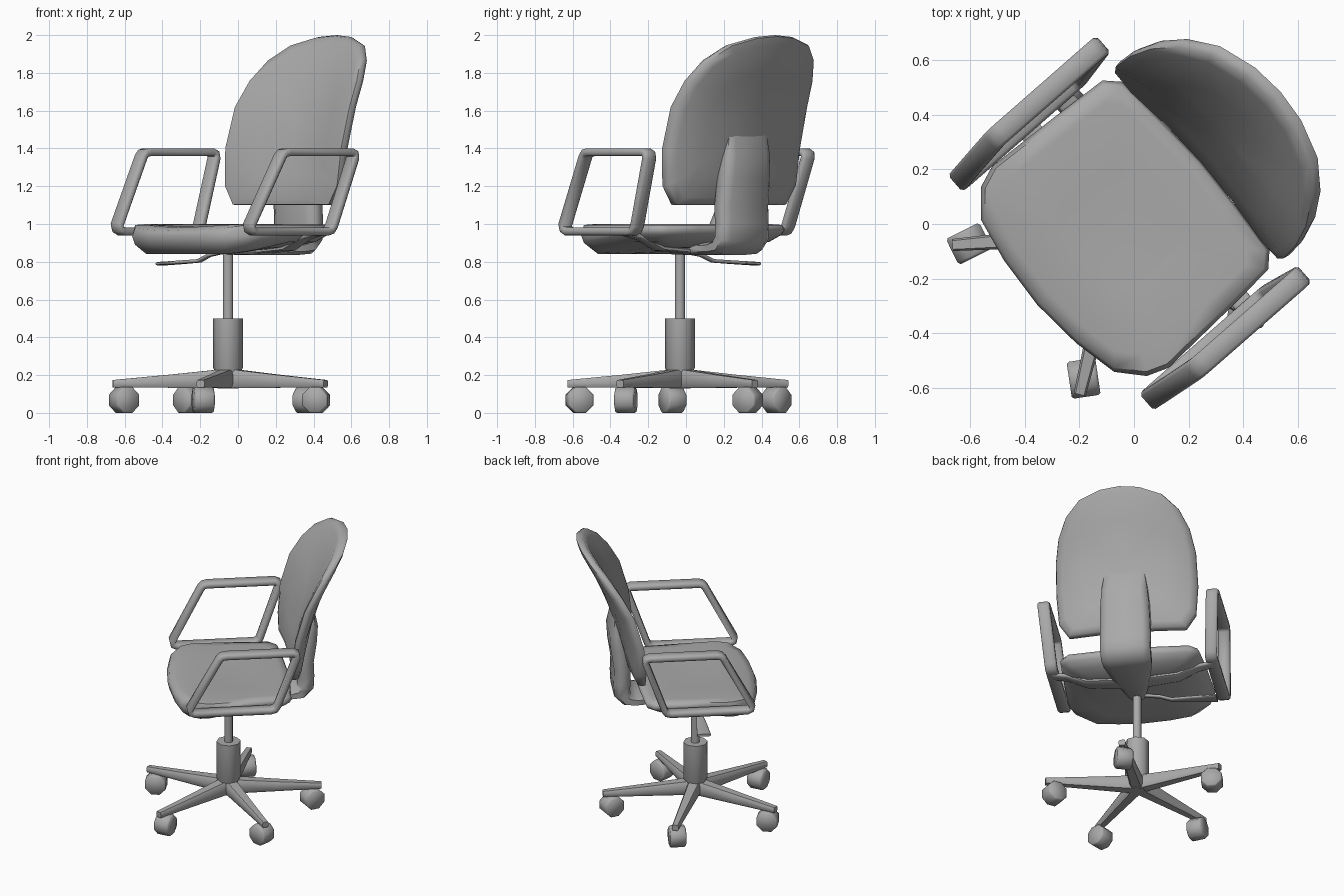
import bpy, bmesh
from math import radians, cos, sin, pi
from mathutils import Vector, Matrix

if "Cube" in bpy.data.objects:
    bpy.data.objects.remove(bpy.data.objects["Cube"])

# Chair frame: origin on the column, local -y is the chair's front
FRAME = Matrix.Translation((-0.053, -0.032, 0)) @ Matrix.Rotation(radians(-48.8), 4, 'Z')

# Dark grey finish
GREY = bpy.data.materials.new("dark_grey")
GREY.diffuse_color = (0.4, 0.4, 0.4, 1)
GREY.use_nodes = True
GREY.node_tree.nodes["Principled BSDF"].inputs["Base Color"].default_value = GREY.diffuse_color


def loft(name, rings, closed=False, local=True, angle=40):
    """Skin a list of equal-length rings into one object."""
    bm = bmesh.new()
    vs = [[bm.verts.new(FRAME @ Vector(p) if local else Vector(p)) for p in r] for r in rings]
    n, m = len(vs), len(vs[0])
    for i in range(n if closed else n - 1):
        a, b = vs[i], vs[(i + 1) % n]
        for j in range(m):
            k = (j + 1) % m
            bm.faces.new((a[j], a[k], b[k], b[j]))
    if not closed:
        bm.faces.new(vs[0])
        bm.faces.new(vs[-1])
    bmesh.ops.recalc_face_normals(bm, faces=bm.faces[:])
    me = bpy.data.meshes.new(name)
    bm.to_mesh(me)
    bm.free()
    me.materials.append(GREY)
    ob = bpy.data.objects.new(name, me)
    bpy.context.collection.objects.link(ob)
    bpy.ops.object.select_all(action='DESELECT')
    ob.select_set(True)
    bpy.context.view_layer.objects.active = ob
    bpy.ops.object.shade_smooth_by_angle(angle=radians(angle))
    return ob


def beam(name, secs, side, closed=False, local=True, angle=60):
    """Sweep a chamfered bar; secs = (centre, half width along side, half thickness)."""
    side = Vector(side).normalized()
    pts = [Vector(s[0]) for s in secs]
    n, rings = len(pts), []
    for i, (p, (_, w, t)) in enumerate(zip(pts, secs)):
        prev = pts[i - 1] if closed or i else p
        nxt = pts[(i + 1) % n] if closed or i < n - 1 else p
        up = (nxt - prev).cross(side).normalized()
        rings.append([p + side * w * a + up * t * b for a, b in
                      ((1, .5), (.72, 1), (-.72, 1), (-1, .5), (-1, -.5), (-.72, -1), (.72, -1), (1, -.5))])
    return loft(name, rings, closed, local, angle)


def lathe(name, profile, sides):
    return loft(name, [[(r * cos(2 * pi * i / sides), r * sin(2 * pi * i / sides), z)
                        for i in range(sides)] for r, z in profile], angle=50)


def mirror_outline(half):
    """Complete a right half outline whose first and last points sit on x = 0."""
    return half + [(-x, y) for x, y in reversed(half[1:-1])]


def interp(table, t):
    for (a, va), (b, vb) in zip(table, table[1:]):
        if t <= b:
            return va + (vb - va) * (t - a) / (b - a)
    return table[-1][1]


# Seat cushion: stacked scaled outlines, dished on top, with a deep front lip and a thin rear
seat_outline = mirror_outline([(0, -.40), (.2, -.385), (.37, -.35), (.46, -.27), (.49, -.19),
                               (.475, .1), (.46, .32), (.41, .37), (.2, .385), (0, .395)])
seat_rings = []
for s, z, top, lip in ((.3, .86, 0, .01), (.6, .87, 0, .03), (.85, .895, 0, .055), (.97, .935, 0, .045),
                       (1, .965, 0, .03), (.97, .995, 1, 0), (.85, 1.0, 1, 0), (.4, .985, 1, 0)):
    seat_rings.append([(x * s, y * s, z - top * .035 * max(0, (-y * s - .28) / .12)
                        - lip * min(1, max(-.2, -y / .35))) for x, y in seat_outline])
loft("seat", seat_rings, angle=60)

# Backrest: arched outline bent around the sitter and leaning back
back_outline = mirror_outline([(0, 1.1), (.2, 1.1), (.39, 1.1), (.455, 1.2), (.47, 1.4), (.465, 1.62),
                               (.435, 1.76), (.375, 1.87), (.275, 1.95), (.13, 1.99), (0, 2.0)])
lean = [(1.1, .42), (1.4, .50), (1.65, .585), (1.85, .68), (2.0, .765)]
wrap = [(1.1, .035), (1.4, .085), (1.65, .10), (2.0, .08)]
back_rings = []
for s, off in ((.2, -.035), (.6, -.035), (.92, -.035), (.99, -.025), (1, 0),
               (.985, .022), (.9, .035), (.6, .035), (.2, .035)):
    ring = []
    for x, z in back_outline:
        x, z = x * s, 1.5 + (z - 1.5) * s
        ring.append((x, interp(lean, z) - interp(wrap, z) * (x / .46) ** 2 + off, z))
    back_rings.append(ring)
loft("backrest", back_rings, angle=60)

# Spine bracket from under the seat, sinking into the backrest
beam("back_support", [((0, y, z), w, t) for y, z, w, t in
                      ((-.03, .865, .05, .025), (.2, .865, .12, .03), (.40, .872, .16, .035),
                       (.46, .883, .165, .046), (.495, .925, .165, .055), (.497, 1.0, .165, .055),
                       (.493, 1.1, .165, .055), (.513, 1.25, .16, .057), (.53, 1.36, .15, .047),
                       (.54, 1.48, .13, .012))], (1, 0, 0))

# Armrest loops with their brackets, leaning outward
arm_path = [(-.315, .995), (-.308, .972), (-.285, .96), (.22, .96), (.247, .967), (.263, .99),
            (.390, 1.35), (.387, 1.371), (.366, 1.38), (-.08, 1.38), (-.105, 1.375), (-.122, 1.357)]
for side, sx in (("right", 1), ("left", -1)):
    beam(side + "_armrest", [((sx * (.528 + .072 * (z - .94)), y, z), .04, .021)
                             for y, z in arm_path], (1, 0, 0), closed=True)
    beam(side + "_arm_bracket", [((sx * x, .17, z), w, .013) for x, z, w in
                                 ((.08, .855, .06), (.3, .872, .05), (.43, .93, .04), (.53, .95, .035))],
         (0, 1, 0))

# Height lever with a flared paddle
beam("height_lever", [((x, 0, z), w, .009) for x, z, w in
                      ((-.05, .85, .015), (-.15, .835, .015), (-.23, .805, .018),
                       (-.38, .797, .035), (-.53, .79, .045))], (0, 1, 0))

# Gas column
lathe("column_rod", [(.028, .48), (.028, .87)], 12)
lathe("column_sleeve", [(.055, .13), (.06, .2), (.08, .24), (.08, .5)], 8)

# Five-star base with casters
hub = Vector((-.055, -.03, 0))
for i in range(5):
    a = radians(184.4 + 72 * i)
    out, across = Vector((cos(a), sin(a), 0)), Vector((-sin(a), cos(a), 0))
    beam(f"base_leg_{i + 1}", [(hub + out * r + Vector((0, 0, z)), w, t) for r, z, w, t in
                               ((.02, .182, .045, .05), (.3, .168, .034, .035), (.61, .154, .022, .02))],
         across, local=False)
    turn = Matrix.Rotation(a + radians(22), 3, 'Z')
    centre = hub + out * .55 + Vector((0, 0, .068))
    loft(f"caster_{i + 1}", [[centre + turn @ Vector((r * cos(pi * (k + .5) / 4), t, r * sin(pi * (k + .5) / 4)))
                              for k in range(8)]
                             for t, r in ((-.053, .066), (-.043, .0736), (.043, .0736), (.053, .066))],
         local=False, angle=80)
